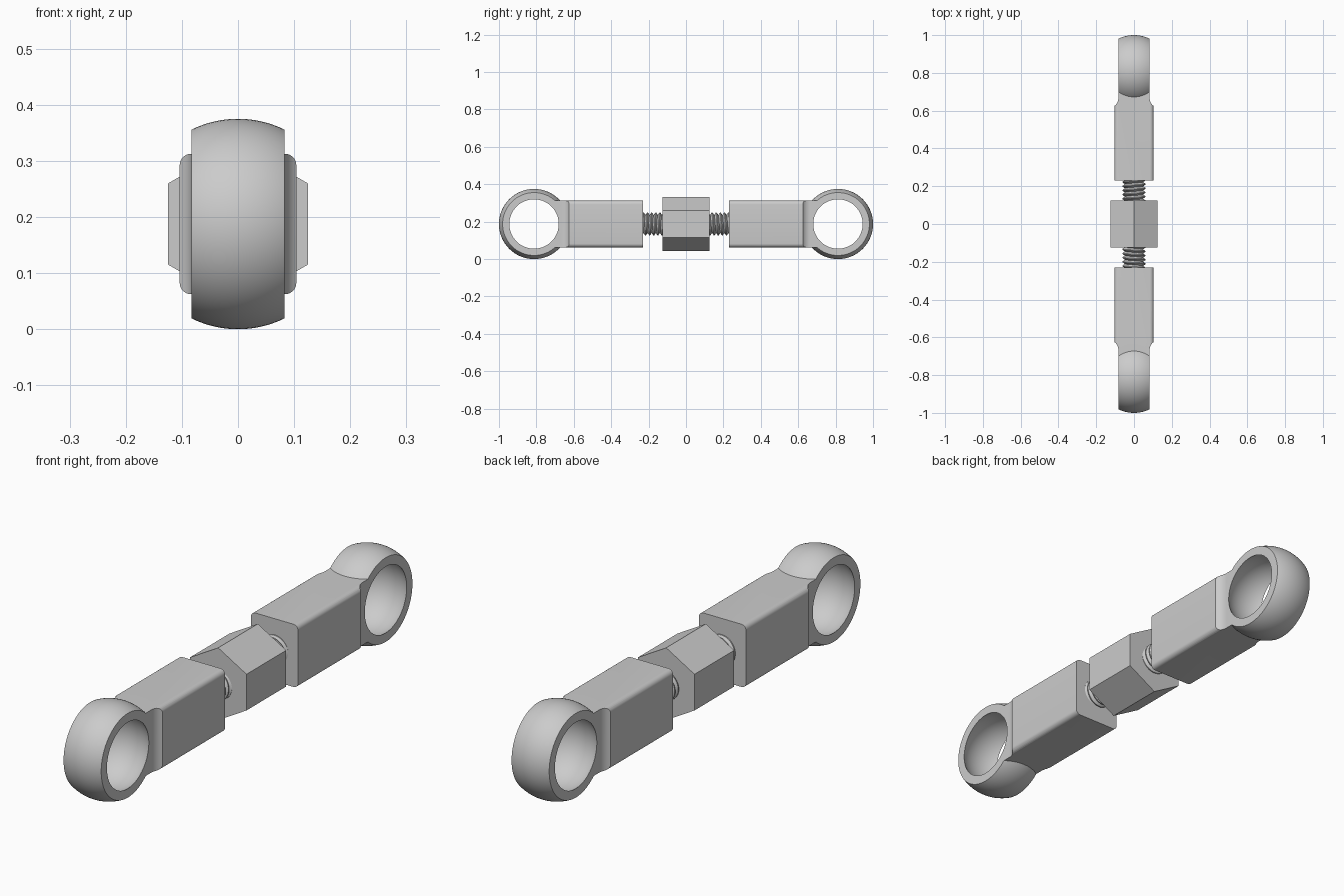
import bpy, bmesh, math
from mathutils import Matrix, Vector

cube = bpy.data.objects.get("Cube")
if cube:
    bpy.data.objects.remove(cube, do_unlink=True)

AXIS_Z = 0.1875      # height of the shared centre line
EYE_Y = 0.8125       # eye centre distance from the middle
EYE_R = 0.1875
EYE_HALF = 0.083     # half thickness of the eye
BORE_R = 0.132
BAR_HALF = 0.104
BAR_TALL = 0.125

steel = bpy.data.materials.new("grey steel")
steel.use_nodes = True
steel.diffuse_color = (0.6, 0.6, 0.6, 1)
steel.node_tree.nodes["Principled BSDF"].inputs["Base Color"].default_value = (0.6, 0.6, 0.6, 1)


def add_object(name, bm):
    mesh = bpy.data.meshes.new(name)
    bmesh.ops.recalc_face_normals(bm, faces=bm.faces)
    bm.to_mesh(mesh)
    bm.free()
    obj = bpy.data.objects.new(name, mesh)
    bpy.context.collection.objects.link(obj)
    return obj


def apply_modifiers(obj):
    graph = bpy.context.evaluated_depsgraph_get()
    obj.data = bpy.data.meshes.new_from_object(obj.evaluated_get(graph))
    obj.modifiers.clear()


def combine(obj, other, operation):
    mod = obj.modifiers.new(operation, 'BOOLEAN')
    mod.operation, mod.solver, mod.object = operation, 'EXACT', other
    apply_modifiers(obj)
    bpy.data.objects.remove(other, do_unlink=True)


def finish(obj, smooth=True):
    obj.data.materials.clear()
    obj.data.materials.append(steel)
    if smooth:
        bpy.ops.object.select_all(action='DESELECT')
        obj.select_set(True)
        bpy.context.view_layer.objects.active = obj
        bpy.ops.object.shade_smooth_by_angle(angle=math.radians(30))


def ball(name, radius, half_width=None):
    """Sphere with poles along x, optionally sliced flat on both sides."""
    bm = bmesh.new()
    bmesh.ops.create_uvsphere(bm, u_segments=96, v_segments=64, radius=radius,
                              matrix=Matrix.Translation((0, EYE_Y, AXIS_Z))
                              @ Matrix.Rotation(math.pi / 2, 4, 'Y'))
    if half_width:
        for side in (1, -1):
            cut = bmesh.ops.bisect_plane(bm, geom=bm.verts[:] + bm.edges[:] + bm.faces[:],
                                         plane_co=(side * half_width, 0, 0),
                                         plane_no=(side, 0, 0), clear_outer=True)
            rim = [e for e in cut["geom_cut"] if isinstance(e, bmesh.types.BMEdge)]
            bmesh.ops.contextual_create(bm, geom=rim)
    return add_object(name, bm)


def rounded_bar(name, y0, y1):
    """Square bar along y with its four long edges rounded."""
    bm = bmesh.new()
    bmesh.ops.create_cube(bm, size=1)
    bmesh.ops.scale(bm, vec=(2 * BAR_HALF, y1 - y0, 2 * BAR_TALL), verts=bm.verts)
    bmesh.ops.translate(bm, vec=(0, (y0 + y1) / 2, AXIS_Z), verts=bm.verts)
    long_edges = [e for e in bm.edges if abs(e.verts[0].co.y - e.verts[1].co.y) > 0.1]
    bmesh.ops.bevel(bm, geom=long_edges, offset=0.02, segments=6, profile=0.5, affect='EDGES')
    return add_object(name, bm)


def neck_outline(name):
    """Plan outline that narrows the bar to the eye with a concave fillet."""
    radius, end_y = 0.049, 0.665
    start = math.asin(0.042 / radius)
    side = [(0.2, 0.1), (0.2, 0.61)]
    for i in range(11):
        a = start * (1 - i / 10)
        side.append((EYE_HALF + radius * (1 - math.cos(a)), end_y - radius * math.sin(a)))
    side.append((EYE_HALF, 0.75))
    outline = side + [(-x, y) for x, y in reversed(side)]
    bm = bmesh.new()
    face = bm.faces.new([bm.verts.new((x, y, -0.1)) for x, y in outline])
    top = bmesh.ops.extrude_face_region(bm, geom=[face])["geom"]
    bmesh.ops.translate(bm, vec=(0, 0, 0.6),
                        verts=[v for v in top if isinstance(v, bmesh.types.BMVert)])
    return add_object(name, bm)


# Rod end: rounded shank, narrowed neck, ball-shaped eye and hollow socket
rod_end = rounded_bar("back_rod_end", 0.23, 0.8)
combine(rod_end, neck_outline("neck_cutter"), 'INTERSECT')
combine(rod_end, ball("eye", EYE_R, EYE_HALF), 'UNION')
combine(rod_end, ball("socket_cutter", math.hypot(BORE_R, EYE_HALF)), 'DIFFERENCE')
finish(rod_end)

front_end = rod_end.copy()
front_end.name = "front_rod_end"
front_end.data = rod_end.data.copy()
front_end.data.transform(Matrix.Rotation(math.pi, 4, 'Z'))
bpy.context.collection.objects.link(front_end)

# Hexagonal adjusting nut with a ridge at the top
bm = bmesh.new()
hex_r = 0.25 / math.sqrt(3)
bmesh.ops.create_cone(bm, cap_ends=True, segments=6, radius1=hex_r, radius2=hex_r, depth=0.25)
tip = max(bm.verts, key=lambda v: v.co.y).co
turn = math.pi / 2 - math.atan2(tip.y, tip.x)
bmesh.ops.transform(bm, verts=bm.verts, matrix=Matrix.Translation((0, 0, AXIS_Z))
                    @ Matrix.Rotation(math.pi / 2, 4, 'X') @ Matrix.Rotation(turn, 4, 'Z'))
finish(add_object("hex_nut", bm), smooth=False)

# Opposite-handed threaded studs between the nut and the rod ends
PITCH = 0.022
for name, side in (("back_stud", 1), ("front_stud", -1)):
    bm = bmesh.new()
    profile = [(0.048, 0), (0.061, 0.4), (0.061, 0.6), (0.048, 1)]
    points = [bm.verts.new((r, side * (0.09 + t * PITCH), 0)) for r, t in profile]
    for a, b in zip(points, points[1:]):
        bm.edges.new((a, b))
    stud = add_object(name, bm)
    screw = stud.modifiers.new("thread", 'SCREW')
    screw.axis = 'Y'
    screw.angle = 2 * math.pi
    screw.screw_offset = side * PITCH
    screw.iterations = 7
    screw.steps = screw.render_steps = 40
    screw.use_merge_vertices = True
    screw.merge_threshold = 0.0001
    apply_modifiers(stud)
    bm = bmesh.new()
    bm.from_mesh(stud.data)
    bmesh.ops.remove_doubles(bm, verts=bm.verts, dist=0.0001)
    bmesh.ops.recalc_face_normals(bm, faces=bm.faces)
    # Make sure the thread surface faces away from its axis
    if sum(f.normal.dot(Vector((f.calc_center_median().x, 0, f.calc_center_median().z)))
           for f in bm.faces) < 0:
        bmesh.ops.reverse_faces(bm, faces=bm.faces)
    bmesh.ops.translate(bm, vec=(0, 0, AXIS_Z), verts=bm.verts)
    bm.to_mesh(stud.data)
    bm.free()
    finish(stud)
